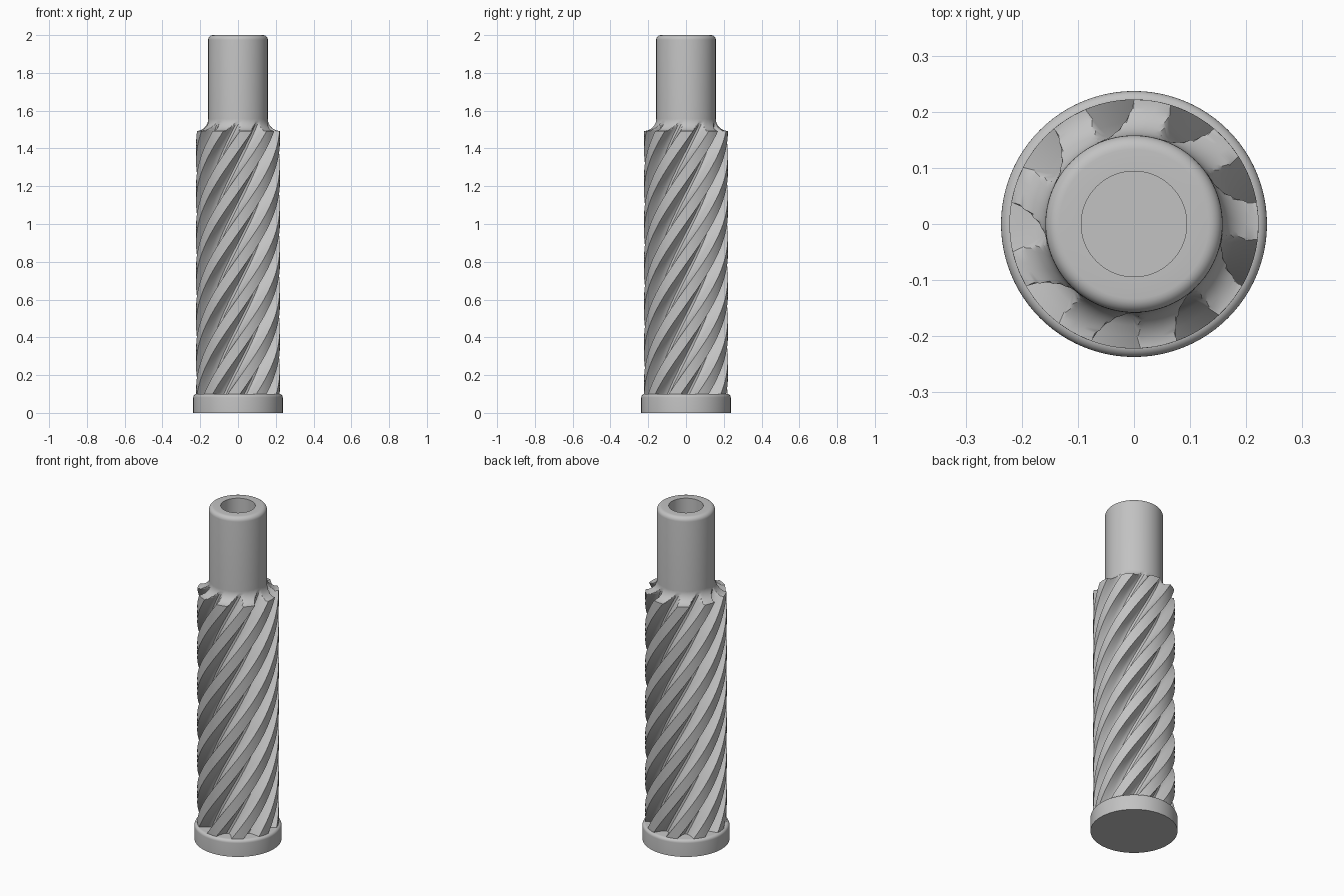
import bpy, bmesh, math

cube = bpy.data.objects.get("Cube")
if cube:
    bpy.data.objects.remove(cube, do_unlink=True)

steel = bpy.data.materials.new("grey_steel")
steel.use_nodes = True
GREY = (0.54, 0.54, 0.54, 1.0)
steel.diffuse_color = GREY
steel.node_tree.nodes["Principled BSDF"].inputs["Base Color"].default_value = GREY

RIB_COUNT = 9
RIB_R, FLOOR_R, SHAFT_R = 0.222, 0.159, 0.158
BASE_TOP, RIB_TOP, HEIGHT = 0.09, 1.557, 2.0
LEAD = 1.95                      # height of one full helix turn
FILLET = RIB_R - SHAFT_R


def finish(name, bm, angle):
    bmesh.ops.recalc_face_normals(bm, faces=bm.faces)
    mesh = bpy.data.meshes.new(name)
    bm.to_mesh(mesh)
    bm.free()
    mesh.materials.append(steel)
    obj = bpy.data.objects.new(name, mesh)
    bpy.context.collection.objects.link(obj)
    bpy.ops.object.select_all(action='DESELECT')
    obj.select_set(True)
    bpy.context.view_layer.objects.active = obj
    bpy.ops.object.shade_smooth_by_angle(angle=math.radians(angle))
    return obj


def skin(rings):
    """Bridge closed rings of points into a tube with capped ends."""
    bm = bmesh.new()
    loops = [[bm.verts.new(p) for p in ring] for ring in rings]
    n = len(loops[0])
    for a, b in zip(loops, loops[1:]):
        for i in range(n):
            j = (i + 1) % n
            bm.faces.new((a[i], a[j], b[j], b[i]))
    bm.faces.new(loops[0])
    bm.faces.new(loops[-1])
    return bm


def point(radius, angle, z):
    return (radius * math.cos(angle), radius * math.sin(angle), z)


def lathe(name, profile, sides=96):
    rings = [[point(r, math.tau * i / sides, z) for i in range(sides)]
             for r, z in profile]
    return finish(name, skin(rings), 30)


def rounded_corner(r, z, size, steps=6):
    """Outer top corner of a turned part, from the side to the top."""
    arc = [math.pi / 2 * i / steps for i in range(steps + 1)]
    return [(r - size + size * math.cos(a), z - size + size * math.sin(a))
            for a in arc]


# Round foot with an eased top edge
lathe("base_flange", [(0.237, 0)] + rounded_corner(0.237, 0.1, 0.018))

# Plain upper shaft with a blind bore
lathe("upper_shaft", [(SHAFT_R, 1.4)] + rounded_corner(SHAFT_R, HEIGHT, 0.025)
      + [(0.094, HEIGHT), (0.094, 1.6)])

# Rib section over one pitch: (degrees, radius), land then round-bottomed groove
section = [(-17, RIB_R), (-11, RIB_R), (-6, RIB_R), (0, RIB_R),
           (1.5, 0.2), (3.5, 0.18), (6, 0.166), (9, FLOOR_R),
           (14, FLOOR_R), (17, 0.166), (19.5, 0.18), (21.5, 0.2)]
pitch = 360 / RIB_COUNT

# Even rows up the body, then close rows through the concave shoulder
shoulder = RIB_TOP - FILLET
rows = [BASE_TOP + (shoulder - BASE_TOP) * i / 120 for i in range(121)]
rows += [shoulder + FILLET * (1 - math.cos(math.pi / 2 * i / 20))
         for i in range(1, 21)]


def shoulder_radius(z):
    if z <= shoulder:
        return RIB_R
    return RIB_R - math.sqrt(max(0, FILLET ** 2 - (RIB_TOP - z) ** 2))


# Helically fluted body
rings = []
for z in rows:
    twist = math.pi / 2 + math.tau * (z - shoulder) / LEAD
    limit = shoulder_radius(z)
    rings.append([point(min(r, limit), twist + math.radians(k * pitch + a), z)
                  for k in range(RIB_COUNT) for a, r in section])
finish("fluted_body", skin(rings), 28)
